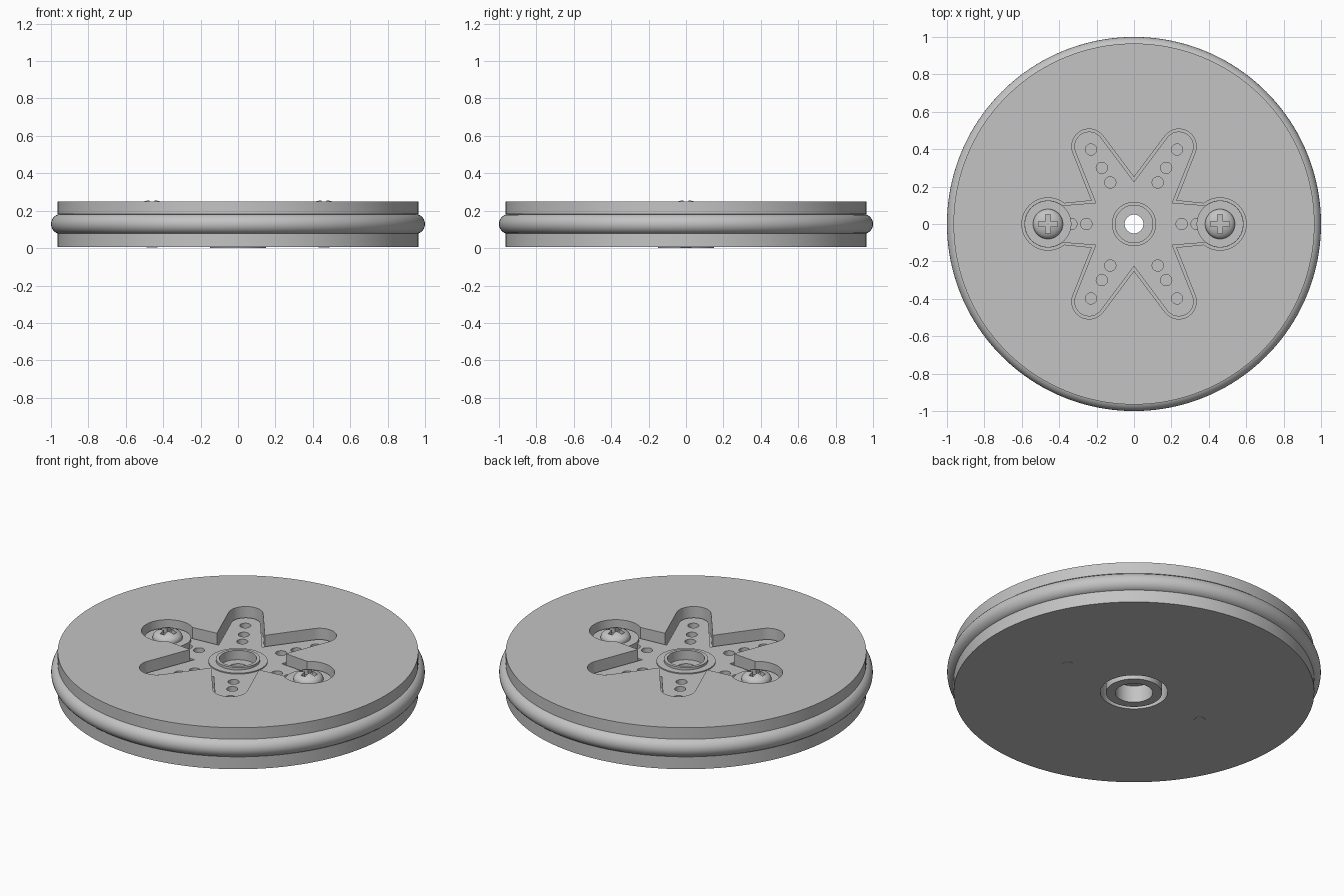
import bpy, bmesh
from math import sin, cos, radians, pi
from mathutils import Matrix

cube = bpy.data.objects.get("Cube")
if cube:
    bpy.data.objects.remove(cube)

grey = bpy.data.materials.new("light_grey")
grey.use_nodes = True
grey.diffuse_color = (0.55, 0.55, 0.55, 1)
grey.node_tree.nodes["Principled BSDF"].inputs["Base Color"].default_value = grey.diffuse_color


def make(name, bm):
    """Turn a bmesh into an object with the shared material."""
    bmesh.ops.recalc_face_normals(bm, faces=bm.faces)
    mesh = bpy.data.meshes.new(name)
    bm.to_mesh(mesh)
    bm.free()
    mesh.materials.append(grey)
    obj = bpy.data.objects.new(name, mesh)
    bpy.context.collection.objects.link(obj)
    return obj


def lathe(name, profile, steps=96, x=0, closed=True):
    """Spin an (r, z) profile about the vertical axis at x."""
    bm = bmesh.new()
    verts = [bm.verts.new((r, 0, z)) for r, z in profile]
    ring = verts + verts[:1] if closed else verts
    edges = [bm.edges.new(pair) for pair in zip(ring, ring[1:])]
    bmesh.ops.spin(bm, geom=verts + edges, cent=(0, 0, 0), axis=(0, 0, 1),
                   angle=2 * pi, steps=steps, use_merge=True)
    bmesh.ops.remove_doubles(bm, verts=bm.verts, dist=1e-5)
    bmesh.ops.translate(bm, verts=bm.verts, vec=(x, 0, 0))
    return make(name, bm)


def prism(name, outline, low, high):
    bm = bmesh.new()
    face = bm.faces.new([bm.verts.new((x, y, low)) for x, y in outline])
    new = bmesh.ops.extrude_face_region(bm, geom=[face])["geom"]
    bmesh.ops.translate(bm, vec=(0, 0, high - low),
                        verts=[v for v in new if isinstance(v, bmesh.types.BMVert)])
    return make(name, bm)


def cylinders(name, spots, radius, low, high):
    bm = bmesh.new()
    for x, y in spots:
        bmesh.ops.create_cone(bm, cap_ends=True, segments=32, radius1=radius, radius2=radius,
                              depth=high - low,
                              matrix=Matrix.Translation((x, y, (low + high) / 2)))
    return make(name, bm)


def cut(obj, cutter):
    """Subtract the cutter, bake the result and remove the cutter."""
    mod = obj.modifiers.new("cut", 'BOOLEAN')
    mod.operation, mod.solver, mod.object = 'DIFFERENCE', 'EXACT', cutter
    cutter.hide_render = True
    graph = bpy.context.evaluated_depsgraph_get()
    mesh = bpy.data.meshes.new_from_object(obj.evaluated_get(graph))
    obj.modifiers.clear()
    obj.data = mesh
    bpy.data.objects.remove(cutter)


def arc(cx, cy, r, start, end, n=20):
    angles = [radians(start + (end - start) * i / n) for i in range(n + 1)]
    return [(cx + r * cos(a), cy + r * sin(a)) for a in angles]


def star(d):
    """Six-armed outline, moved inwards by d; one quarter mirrored twice."""
    q = arc(0.46, 0, 0.14 - d, 0, 128)
    q.append((0.225 - 1.41 * d, 0.125 - 0.84 * d))
    q += arc(0.24, 0.415, 0.093 - d, -21.6, 144)
    q.append((0, 0.25 - 1.7 * d))
    half = q + [(-x, y) for x, y in q[-2::-1]]
    return half + [(x, -y) for x, y in half[-2:0:-1]]


FLOOR, HORN, TOP = 0.12, 0.19, 0.25

# Wheel disc with a rim groove, a central bore and the star pocket
wheel = lathe("wheel_disc", [(0.18, 0.005), (0.965, 0.005), (0.965, 0.078), (0.92, 0.09),
                             (0.92, 0.17), (0.965, 0.182), (0.965, TOP), (0.18, TOP)], 160)
cut(wheel, prism("pocket_cutter", star(0), FLOOR, 0.4))

# Rubber ring around the rim
lathe("tyre_ring", arc(0.946, 0.129, 0.054, 0, 345, 23), 160)

# Star horn inside the pocket, with its rows of holes
horn = prism("star_horn", star(0.014), FLOOR, HORN)
holes = [(sx * x, sy * y) for x, y in ((0.127, 0.222), (0.172, 0.3), (0.23, 0.398))
         for sx in (-1, 1) for sy in (-1, 1)]
holes += [(s * x, 0) for x in (0.255, 0.335) for s in (-1, 1)]
cut(horn, cylinders("hole_cutter", holes, 0.03, 0.05, 0.3))
cut(horn, cylinders("hub_cutter", [(0, 0)], 0.14, 0.05, 0.3))

# Hub with a raised collar, a recess above and a socket below
lathe("hub", [(0.1, 0), (0.15, 0), (0.15, 0.18), (0.158, 0.18), (0.158, 0.196),
              (0.118, 0.196), (0.118, 0.21), (0.1, 0.21), (0.1, 0.155),
              (0.05, 0.155), (0.05, 0.1), (0.1, 0.1)])

# Washers and cross-head screws on the two side arms
for side, x in (("left", 0.46), ("right", -0.46)):
    lathe(side + "_washer", [(0.025, HORN - 0.02), (0.125, HORN - 0.02),
                             (0.125, HORN + 0.018), (0.025, HORN + 0.018)], 64, x)
    dome = [(0.08 * cos(a), 0.215 + 0.042 * sin(a)) for a in (radians(9 * i) for i in range(10))]
    dome[-1] = (0, 0.257)
    screw = lathe(side + "_screw", [(0, 0.003), (0.03, 0.003), (0.03, 0.2), (0.08, 0.2)] + dome,
                  48, x, closed=False)
    a, b = 0.05, 0.014
    cross = [(b, b), (b, a), (-b, a), (-b, b), (-a, b), (-a, -b),
             (-b, -b), (-b, -a), (b, -a), (b, -b), (a, -b), (a, b)]
    cut(screw, prism("cross_cutter", [(x + u, v) for u, v in cross], 0.225, 0.3))

# Smooth the round walls while keeping every rim sharp
for obj in bpy.context.collection.objects:
    if obj.type == 'MESH' and grey.name in obj.data.materials:
        obj.data.shade_smooth()
        obj.data.set_sharp_from_angle(angle=radians(30))
